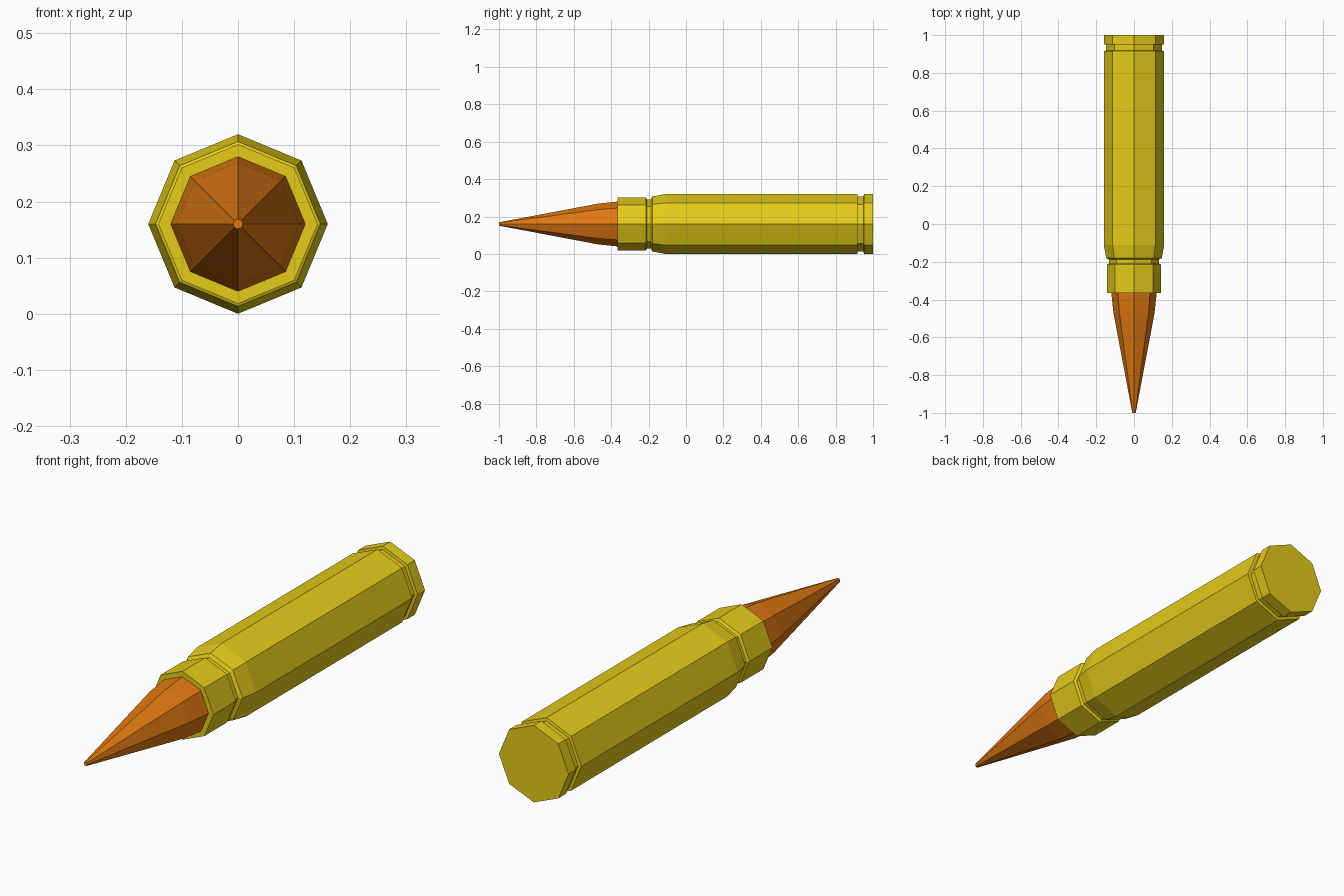
import bpy, bmesh
from math import cos, sin, pi

if "Cube" in bpy.data.objects:
    bpy.data.objects.remove(bpy.data.objects["Cube"])

SIDES = 8
AXIS_Z = 0.16


def material(name, color):
    mat = bpy.data.materials.new(name)
    mat.diffuse_color = (*color, 1)
    mat.use_nodes = True
    mat.node_tree.nodes["Principled BSDF"].inputs["Base Color"].default_value = mat.diffuse_color
    return mat


def lathe(name, profile, mat):
    """Octagonal solid along y from (y, radius) pairs, capped at both ends."""
    bm = bmesh.new()
    rings = [[bm.verts.new((r * cos(2 * pi * i / SIDES), y, AXIS_Z + r * sin(2 * pi * i / SIDES)))
              for i in range(SIDES)] for y, r in profile]
    for a, b in zip(rings, rings[1:]):
        for i in range(SIDES):
            j = (i + 1) % SIDES
            bm.faces.new((a[i], a[j], b[j], b[i]))
    bm.faces.new(rings[0])
    bm.faces.new(rings[-1])
    bmesh.ops.recalc_face_normals(bm, faces=bm.faces)
    mesh = bpy.data.meshes.new(name)
    bm.to_mesh(mesh)
    bm.free()
    mesh.materials.append(mat)
    obj = bpy.data.objects.new(name, mesh)
    bpy.context.collection.objects.link(obj)
    return obj


brass = material("brass", (0.78, 0.6, 0.01))
copper = material("copper", (0.75, 0.19, 0.006))

# Case: neck collar, groove, shoulder, body, extractor groove, rim
lathe("case", [(-0.365, 0.142), (-0.215, 0.142), (-0.208, 0.132), (-0.188, 0.132),
               (-0.18, 0.147), (-0.11, 0.16), (0.916, 0.16), (0.918, 0.147),
               (0.949, 0.147), (0.951, 0.16), (1.0, 0.16)], brass)

# Pointed tip seated in the neck
lathe("tip", [(-1.0, 0.009), (-0.47, 0.109), (-0.365, 0.12), (-0.35, 0.12)], copper)
